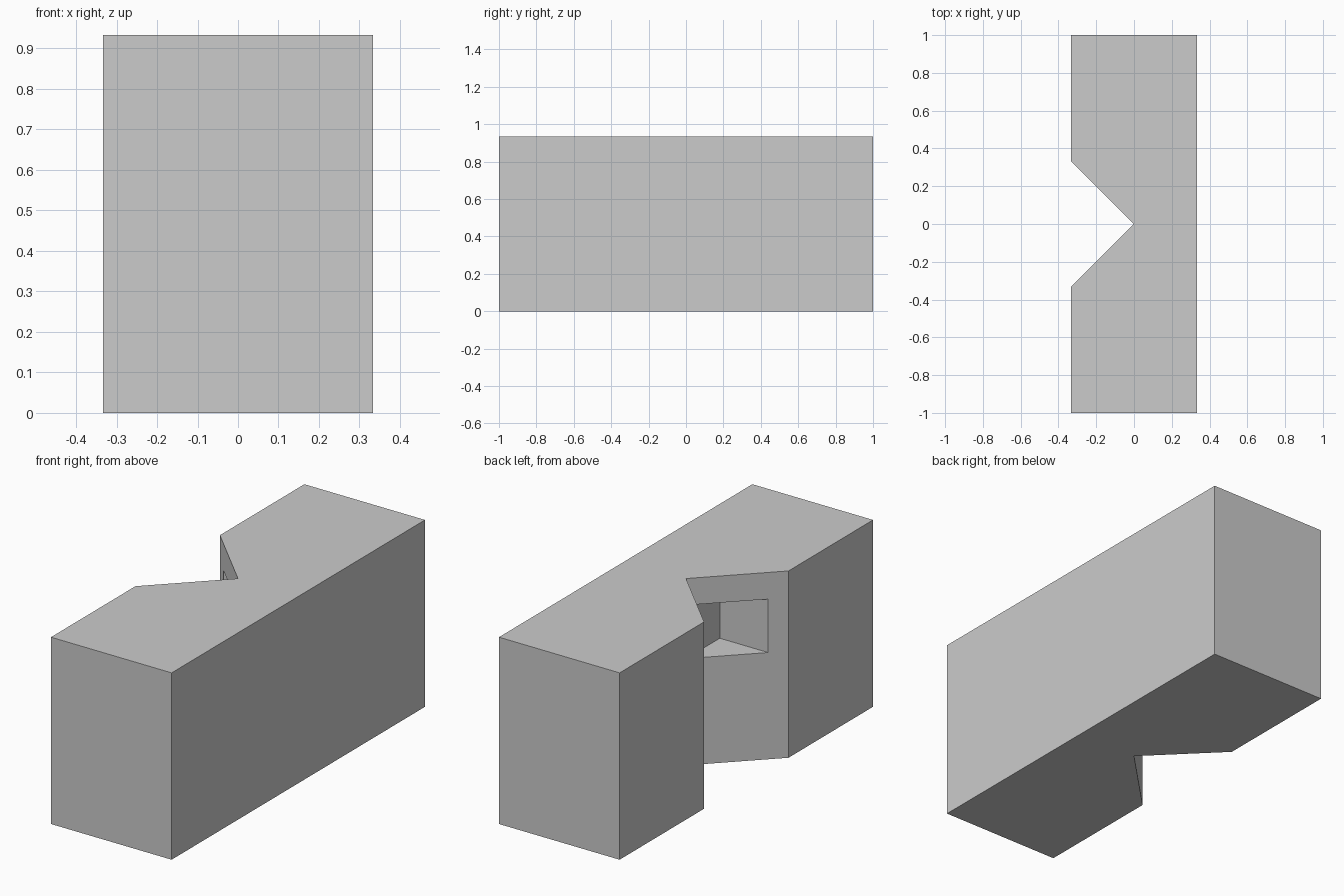
import bpy
import bmesh

default = bpy.data.objects.get("Cube")
if default:
    bpy.data.objects.remove(default, do_unlink=True)

U = 1 / 15            # base module
HEIGHT = 14 * U

grey = bpy.data.materials.new("plain grey")
grey.use_nodes = True
color = (0.6, 0.6, 0.6, 1)
grey.diffuse_color = color
grey.node_tree.nodes["Principled BSDF"].inputs["Base Color"].default_value = color


def prism(name, outline, bottom, top):
    """Extrude an XY outline, given in modules, between two heights."""
    bm = bmesh.new()
    base = bm.faces.new([bm.verts.new((x * U, y * U, bottom)) for x, y in outline])
    result = bmesh.ops.extrude_face_region(bm, geom=[base])
    risen = [v for v in result["geom"] if isinstance(v, bmesh.types.BMVert)]
    bmesh.ops.translate(bm, verts=risen, vec=(0, 0, top - bottom))
    bmesh.ops.recalc_face_normals(bm, faces=bm.faces)
    mesh = bpy.data.meshes.new(name)
    bm.to_mesh(mesh)
    bm.free()
    mesh.materials.append(grey)
    obj = bpy.data.objects.new(name, mesh)
    bpy.context.collection.objects.link(obj)
    return obj


# Block with a V notch in its side
half = [(-5, 5), (-5, 15), (5, 15)]
outline = [(0, 0)] + half + [(x, -y) for x, y in reversed(half)]
block = prism("notched_block", outline, 0, HEIGHT)

# Square pocket hollowed out of both notch walls
pocket = prism("pocket_cutter", [(-7, -4), (0, -4), (0, 4), (-7, 4)], 8 * U, 12 * U)
pocket.hide_render = True
pocket.hide_viewport = True
cut = block.modifiers.new("pocket", 'BOOLEAN')
cut.operation = 'DIFFERENCE'
cut.solver = 'EXACT'
cut.object = pocket
